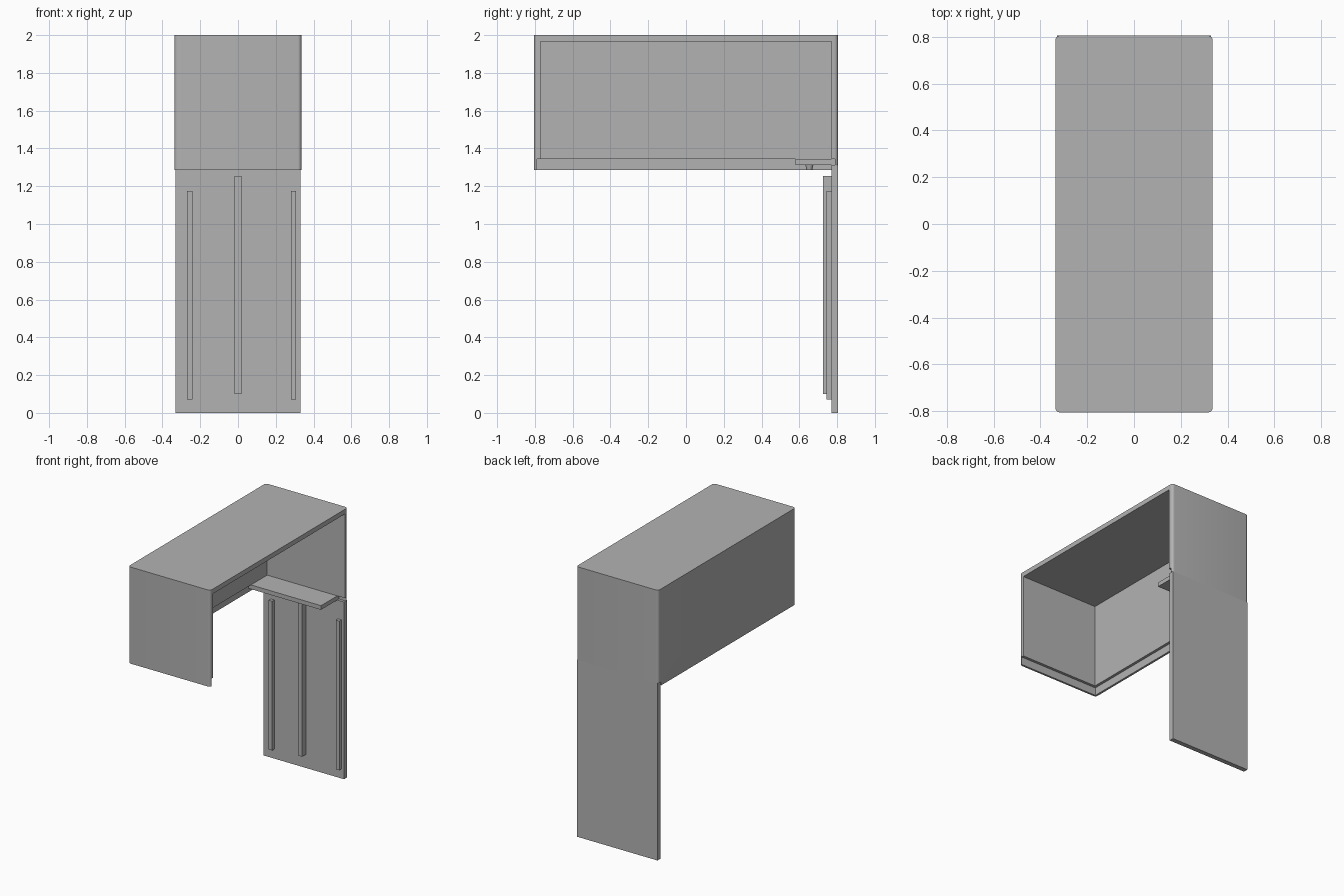
import bpy
import bmesh
from math import radians

old = bpy.data.objects.get("Cube")
if old:
    bpy.data.objects.remove(old, do_unlink=True)

GREY = (0.45, 0.45, 0.45, 1.0)
grey = bpy.data.materials.new("plain grey")
grey.use_nodes = True
grey.diffuse_color = GREY
grey.node_tree.nodes["Principled BSDF"].inputs["Base Color"].default_value = GREY


def finish(name, bm):
    mesh = bpy.data.meshes.new(name)
    bm.to_mesh(mesh)
    bm.free()
    mesh.materials.append(grey)
    obj = bpy.data.objects.new(name, mesh)
    bpy.context.collection.objects.link(obj)
    return obj


def block(name, x, y, z, corner=0.0):
    """Box between (low, high) limits, with optional rounded upright corners."""
    bm = bmesh.new()
    bmesh.ops.create_cube(bm, size=1)
    for v in bm.verts:
        v.co = [lim[0] if c < 0 else lim[1] for c, lim in zip(v.co, (x, y, z))]
    if corner:
        upright = [e for e in bm.edges
                   if abs(e.verts[0].co.z - e.verts[1].co.z) > 0.01]
        bmesh.ops.bevel(bm, geom=upright, offset=corner, segments=6,
                        profile=0.5, affect='EDGES')
    return finish(name, bm)


def cut(target, x, y, z):
    cutter = block("cutter", x, y, z)
    cutter.hide_render = True
    mod = target.modifiers.new("cut", 'BOOLEAN')
    mod.operation = 'DIFFERENCE'
    mod.solver = 'EXACT'
    mod.object = cutter
    bpy.context.view_layer.objects.active = target
    bpy.ops.object.modifier_apply(modifier=mod.name)
    bpy.data.objects.remove(cutter, do_unlink=True)


# Hood: rounded shell, open below and on its left side
hood = block("hood", (-0.336, 0.336), (-0.805, 0.805), (1.285, 2.0), 0.02)
cut(hood, (-0.30, 1), (-0.77, 0.77), (1, 1.965))      # main cavity
cut(hood, (-0.32, 1), (-0.79, 0.79), (1, 1.343))      # stepped lower rim
cut(hood, (-1, 1), (0.77, 1), (1, 1.312))             # seat for the back panel

bpy.ops.object.select_all(action='DESELECT')
hood.select_set(True)
bpy.context.view_layer.objects.active = hood
bpy.ops.object.shade_smooth_by_angle(angle=radians(30))

# Back panel with its three upright rails
block("back_panel", (-0.33, 0.33), (0.77, 0.805), (0, 1.312))
block("centre_rail", (-0.018, 0.018), (0.725, 0.77), (0.10, 1.255))
for name, x in (("right_rail", -0.256), ("left_rail", 0.294)):
    block(name, (x - 0.014, x + 0.014), (0.745, 0.77), (0.07, 1.175))

# Cross plate joining the panel to the hood, with a small peg beneath
block("cross_plate", (-0.32, 0.274), (0.58, 0.79), (1.312, 1.343))
bm = bmesh.new()
bmesh.ops.create_cone(bm, cap_ends=True, segments=24, radius1=0.015,
                      radius2=0.021, depth=0.027)
bmesh.ops.translate(bm, verts=bm.verts, vec=(0, 0.653, 1.2985))
finish("peg", bm)
